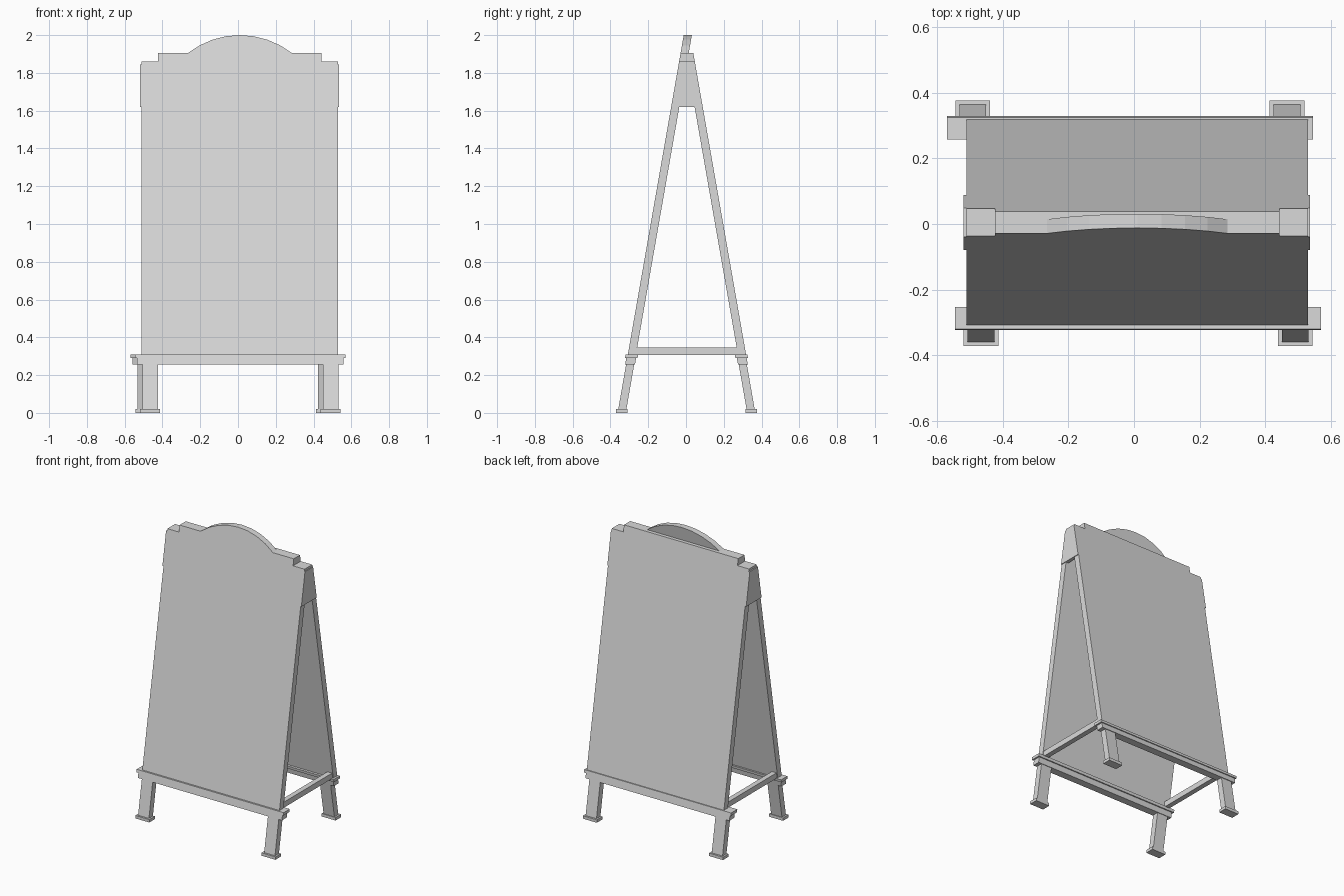
import bpy, bmesh, math

if "Cube" in bpy.data.objects:
    bpy.data.objects.remove(bpy.data.objects["Cube"])

grey = bpy.data.materials.new("light_grey")
grey.diffuse_color = (0.7, 0.7, 0.7, 1)
grey.use_nodes = True
grey.node_tree.nodes["Principled BSDF"].inputs["Base Color"].default_value = grey.diffuse_color
SLOPE = 0.175      # lean of each half
THICK = 0.043      # horizontal thickness of the leaning boards


def outer(z):
    """Distance of the leaning outer face from the middle at height z."""
    return 0.012 + SLOPE * (2 - z)


def prism(name, near, far):
    """Solid between two matching outlines."""
    bm = bmesh.new()
    a = [bm.verts.new(p) for p in near]
    b = [bm.verts.new(p) for p in far]
    bm.faces.new(a)
    bm.faces.new(b[::-1])
    for i in range(len(a)):
        j = (i + 1) % len(a)
        bm.faces.new((a[j], a[i], b[i], b[j]))
    bmesh.ops.recalc_face_normals(bm, faces=bm.faces)
    mesh = bpy.data.meshes.new(name)
    bm.to_mesh(mesh)
    bm.free()
    mesh.materials.append(grey)
    obj = bpy.data.objects.new(name, mesh)
    bpy.context.collection.objects.link(obj)


def leaning(name, outline, side, shift=0.0, grow=0.0, thick=THICK):
    """Extrude an x-z outline into a board that leans with one half."""
    rows = [[(x, side * (outer(z) + shift + grow - t), z) for x, z in outline]
            for t in (0, thick)]
    prism(name, *rows)


def rect(x0, x1, z0, z1):
    return [(x0, z0), (x1, z0), (x1, z1), (x0, z1)]


# Panel outlines: stepped corners, arch on the front only
left, right, mid = -0.51, 0.53, 0.01
base = [(left, 0.305), (right, 0.305), (right, 1.86), (0.443, 1.86), (0.443, 1.905)]
end = [(-0.423, 1.905), (-0.423, 1.86), (left, 1.86)]
half, rise = 0.275, 0.095
radius = (half ** 2 + rise ** 2) / (2 * rise)
sweep = math.asin(half / radius)
arch = []
for i in range(9):
    a = sweep * (1 - i / 4)
    arch.append((mid + radius * math.sin(a), 2 - radius + radius * math.cos(a)))
leaning("front_panel", base + arch + end, -1)
leaning("back_panel", base + end, 1, shift=0.01)

# Ledge, apron, legs and feet of each half
for label, side, dx, shift in (("front", -1, 0.0125, 0.0), ("back", 1, -0.0125, 0.005)):
    leaning(label + "_ledge", rect(dx - 0.557, dx + 0.557, 0.291, 0.31), side, shift, 0.012, 0.067)
    leaning(label + "_apron", rect(dx - 0.546, dx + 0.546, 0.255, 0.291), side, shift, 0.005, 0.052)
    for name, s in (("left", -1), ("right", 1)):
        x = dx + s * 0.478
        leaning(f"{label}_{name}_leg", rect(x - 0.041, x + 0.041, 0.015, 0.258), side, shift)
        y0, y1 = 0.311 + shift, 0.371 + shift
        foot = [(x - 0.053, side * y0), (x + 0.053, side * y0),
                (x + 0.053, side * y1), (x - 0.053, side * y1)]
        prism(f"{label}_{name}_foot", [(*p, 0) for p in foot], [(*p, 0.02) for p in foot])

# Side gables at the top and spreader rails near the bottom
for name, xa, xb, ra, rb in (("left", -0.518, -0.49, -0.505, -0.47),
                             ("right", 0.51, 0.535, 0.49, 0.525)):
    outline = [(-outer(1.62), 1.62), (outer(1.62) + 0.01, 1.62),
               (outer(1.845) + 0.01, 1.845), (-outer(1.845), 1.845)]
    prism(name + "_gable", [(xa, y, z) for y, z in outline], [(xb, y, z) for y, z in outline])
    rail = [(-0.27, 0.307), (0.28, 0.307), (0.272, 0.345), (-0.263, 0.345)]
    prism(name + "_rail", [(ra, y, z) for y, z in rail], [(rb, y, z) for y, z in rail])
